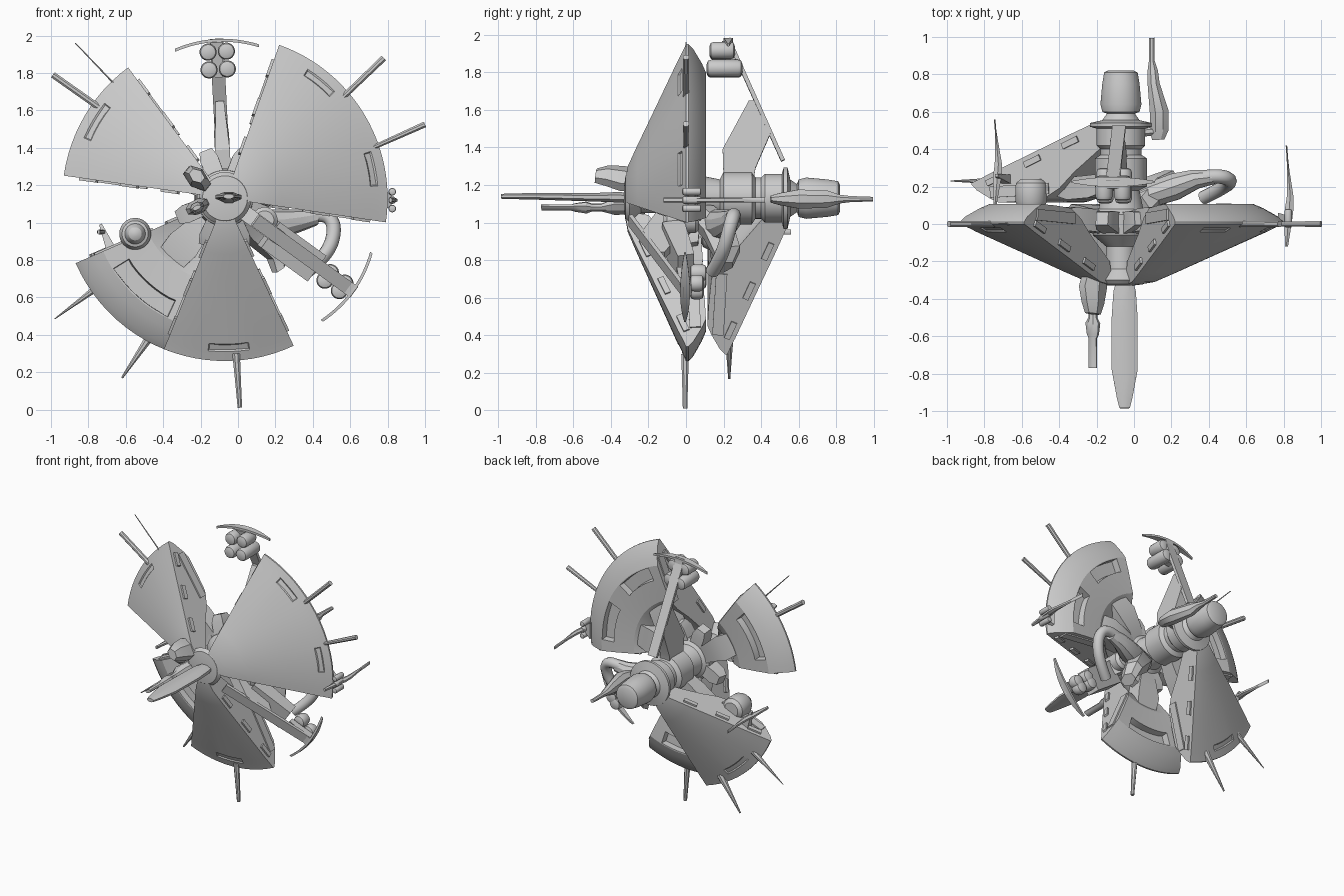
import bpy, bmesh
from math import sin, cos, pi, radians
from mathutils import Vector

if "Cube" in bpy.data.objects:
    bpy.data.objects.remove(bpy.data.objects["Cube"])

CX, CZ = -0.07, 1.13          # hub axis runs along y
MIR = 0.22                    # rear parts mirror the front ones: y -> MIR - y


def P(a, r, y, t=0.0):
    """Point at angle a (deg), radius r, depth y, tangential offset t."""
    a = radians(a)
    return Vector((CX + r*cos(a) - t*sin(a), y, CZ + r*sin(a) + t*cos(a)))


def finish(name, bm, angle=30):
    bmesh.ops.recalc_face_normals(bm, faces=bm.faces)
    me = bpy.data.meshes.new(name)
    bm.to_mesh(me)
    bm.free()
    ob = bpy.data.objects.new(name, me)
    bpy.context.collection.objects.link(ob)
    bpy.ops.object.select_all(action='DESELECT')
    ob.select_set(True)
    bpy.context.view_layer.objects.active = ob
    bpy.ops.object.shade_smooth_by_angle(angle=radians(angle))
    return ob


def loft(name, secs, side, n=4):
    """Skin sections (point, half width along side, half depth)."""
    bm = bmesh.new()
    axis = (Vector(secs[-1][0]) - Vector(secs[0][0])).normalized()
    u = Vector(side)
    u = (u - axis*u.dot(axis)).normalized()
    v = axis.cross(u)
    k = 1/cos(pi/n) if n < 8 else 1
    rings = []
    for p, w, d in secs:
        rings.append([bm.verts.new(Vector(p) + u*w*k*cos(2*pi*(i+.5)/n) + v*d*k*sin(2*pi*(i+.5)/n))
                      for i in range(n)])
    for A, B in zip(rings, rings[1:]):
        for i in range(n):
            bm.faces.new((A[i], A[(i+1) % n], B[(i+1) % n], B[i]))
    bm.faces.new(rings[0])
    bm.faces.new(rings[-1])
    return finish(name, bm)


def lathe(name, x, z, prof, n=32):
    """Revolve (radius, y) about a y axis through x, z."""
    return loft(name, [((x, y, z), r, r) for r, y in prof], (1, 0, 0), n)


def capsule(name, c, r, y0, y1):
    prof = [(r*.5, y0), (r*.87, y0+r*.15), (r, y0+r*.5), (r, y1-r*.5), (r*.87, y1-r*.15), (r*.5, y1)]
    lathe(name, c.x, c.z, prof, 20)


# Central spine
lathe("hub_spine", CX, CZ, [
    (.06, -.33), (.12, -.322), (.14, -.3), (.08, -.24), (.08, -.12), (.15, -.06), (.16, .05),
    (.12, .08), (.10, .18), (.14, .2), (.14, .35), (.11, .37), (.11, .4), (.13, .42), (.13, .51),
    (.165, .52), (.165, .54), (.10, .555), (.075, .59), (.10, .6), (.11, .64), (.10, .75),
    (.09, .81), (.07, .82)], 40)

# Armoured dish petals: radius, y profile, with window bands recessed
SHELL = [(.07, -.328), (.18, -.31), (.3, -.258), (.45, -.19), (.78, -.042), (.82, -.022), (.87, 0),
         (.87, .012), (.84, .04), (.76, .085), (.71, .106), (.6, .1), (.45, .085), (.36, .03),
         (.27, -.06), (.1, -.2)]


def petal(name, a0, a1, windows, rear=False):
    bm = bmesh.new()
    fy = (lambda y: MIR - y) if rear else (lambda y: y)
    n = 12*windows
    m = len(SHELL)
    rows = [[bm.verts.new(P(a0+(a1-a0)*i/n, r, fy(y))) for r, y in SHELL] for i in range(n+1)]
    grid = [[bm.faces.new((rows[i][j], rows[i][(j+1) % m], rows[i+1][(j+1) % m], rows[i+1][j]))
             for j in range(m)] for i in range(n)]
    bm.faces.new(rows[0])
    bm.faces.new(rows[-1])
    bmesh.ops.recalc_face_normals(bm, faces=bm.faces)
    for w in range(windows):
        back = [grid[i][10] for i in range(12*w+2, 12*w+10)]
        front = [grid[i][4] for i in range(12*w+4, 12*w+8)]
        bmesh.ops.inset_region(bm, faces=back, thickness=.008, depth=0)
        bmesh.ops.inset_region(bm, faces=back, thickness=.004, depth=-.05)
        bmesh.ops.inset_region(bm, faces=front, thickness=.008, depth=-.007)
    finish(name, bm, 25)
    # raised clips and rails along both radial edges, and inner machinery blocks
    for a in (a0, a1):
        t = P(a, 0, 0, 1)-P(a, 0, 0)
        for r in (.3, .52, .74):
            yf = -.3 + (r-.2)*.45
            loft(name+"_edge_clip", [(P(a, r-.05, fy(yf+.02)), .013, .016),
                                     (P(a, r+.04, fy(yf+.06)), .013, .016)], t)
        loft(name+"_edge_rail", [(P(a, .42, fy(.03)), .01, .03), (P(a, .76, fy(.05)), .01, .03)], t)
    for w in range(windows):
        a = a0 + (a1-a0)*(w+.5)/windows
        loft(name+"_root_block", [(P(a, .1, fy(.0)), .05, .05), (P(a, .2, fy(.02)), .065, .06),
                                  (P(a, .34, fy(.03)), .09, .06), (P(a, .44, fy(.03)), .08, .04)],
             P(a, 0, 0, 1)-P(a, 0, 0))


petal("right_petal", -8.5, 70.5, 2)
petal("left_petal", 126.5, 172, 1)
petal("bottom_petal", -112, -65, 1)
petal("rear_petal", 203.5, 253, 1, True)


# Mast with strut, fin, tank cluster and curved panel
def mast(name, a, rear, offsets):
    fy = (lambda y: y) if rear else (lambda y: MIR - y)
    t = P(a, 0, 0, 1)-P(a, 0, 0)
    loft(name+"_strut", [(P(a, .2, fy(.516)), .036, .011), (P(a, .85, fy(.225)), .036, .011)], t)
    bm = bmesh.new()
    fin = [(.1, .2), (.26, .195), (.52, .335), (.52, .38), (.345, .45), (.16, .37), (.1, .36)]
    s = [[bm.verts.new(P(a, r, fy(y), k*(.022 if r > .4 else .04))) for r, y in fin] for k in (-1, 1)]
    bm.faces.new(s[0])
    bm.faces.new(s[1])
    for i in range(len(fin)):
        j = (i+1) % len(fin)
        bm.faces.new((s[0][i], s[0][j], s[1][j], s[1][i]))
    finish(name+"_fin", bm)
    for k in offsets:
        for r, y0, y1 in ((.69, .11, .3 if rear else .2), (.785, .125, .26 if rear else .2)):
            capsule(name+"_tank", P(a, r, 0, k), .046, *sorted((fy(y0), fy(y1))))
    loft(name+"_tank_rack", [(P(a, .65, fy(.25)), .02, .02), (P(a, .84, fy(.22)), .035, .03)], t)
    loft(name+"_curved_panel",
         [(P(a, .845 - .8*(x*.225)**2, fy(.225), x*.225), .008, .004+.022*(1-x*x))
          for x in [i/8 for i in range(-8, 9)]], P(a, 1, 0)-P(a, 0, 0))


mast("top_mast", 93, True, (-.049, .049))
a = -36
mast("lower_mast", a, False, (-.04, .01))
tang = P(a, 0, 0, 1)-P(a, 0, 0)
loft("lower_mast_bay", [(P(a, .3, -.07, -.015), .085, .06), (P(a, .61, -.0, -.015), .085, .045)], tang)
joint = P(a, .24, 0, .03)
lathe("lower_mast_joint", joint.x, joint.z, [(.05, -.12), (.07, -.1), (.07, .05), (.05, .07)], 20)

# Radial antennas: x0, z0, x1, z1, y, base radius, tip radius
for x0, z0, x1, z1, y, r0, r1 in (
        (-.72, 1.60, -.99, 1.79, 0, .018, .018), (-.66, 1.74, -.87, 1.96, .0, .005, .003),
        (.54, 1.65, .78, 1.88, 0, .016, .018), (.72, 1.40, 1.0, 1.525, 0, .013, .017),
        (-.01, .30, .01, .01, -.005, .022, .013), (-.73, .67, -.98, .485, .23, .022, .003),
        (-.45, .42, -.62, .17, .23, .028, .006)):
    m = ((x0*.55+x1*.45), y, (z0*.55+z1*.45))
    loft("antenna", [((x0, y, z0), r0, r0), (m, (r0+r1)/2, (r0+r1)/2), ((x1, y, z1), r1, r1)], (0, 1, 0), 8)

# Long forward blade and side pods
loft("forward_blade", [((-.05, -.28, 1.13), .04, .03), ((-.05, -.36, 1.135), .065, .03),
                       ((-.05, -.5, 1.135), .075, .024), ((-.05, -.78, 1.14), .075, .02),
                       ((-.05, -.93, 1.14), .045, .016), ((-.05, -.985, 1.14), .03, .014)], (1, 0, 0), 8)
loft("upper_pod", [((-.2, -.22, 1.22), .06, .04), ((-.22, -.34, 1.235), .075, .045),
                   ((-.22, -.42, 1.25), .06, .04), ((-.22, -.48, 1.25), .04, .03)], (1, 0, -.8), 6)
loft("lower_pod", [((-.2, -.22, 1.09), .06, .04), ((-.22, -.38, 1.085), .065, .04),
                   ((-.22, -.45, 1.08), .025, .02), ((-.22, -.5, 1.08), .025, .02),
                   ((-.22, -.53, 1.08), .042, .03), ((-.22, -.59, 1.08), .035, .02),
                   ((-.22, -.61, 1.08), .025, .015), ((-.22, -.77, 1.08), .025, .013)], (1, 0, .5), 8)

# Docked craft at the rear
loft("docked_craft", [((.13, .45, 1.125), .035, .02), ((.135, .5, 1.125), .055, .035),
                      ((.135, .6, 1.125), .055, .055), ((.105, .75, 1.125), .035, .05),
                      ((.10, .82, 1.125), .03, .025), ((.095, .87, 1.125), .017, .018),
                      ((.095, .995, 1.125), .016, .013)], (1, 0, 0), 8)
loft("docking_link", [((CX, .48, CZ), .03, .03), ((.13, .5, 1.125), .025, .025)], (0, 0, 1), 8)

# Long thin side sails with small tanks on the right one
for nm, x, z, y0, y1, k in (("right_sail", .825, 1.12, -.12, .42, .35), ("left_sail", -.735, .95, .08, .56, .4)):
    loft(nm, [((x + .02*(1-abs(2*f-1)) - .01, y0+(y1-y0)*f, z), .004+.02*max(0, 1-abs(f-k)*2.2), .012)
              for f in [i/8 for i in range(9)]], (1, 0, 0), 6)
for dz in (-.045, 0, .045):
    capsule("right_sail_tank", Vector((.825, 0, 1.12+dz)), .02, -.02, .08)
loft("right_sail_mount", [((.77, .03, 1.12), .03, .06), ((.82, .03, 1.12), .015, .03)], (0, 1, 0))
loft("left_sail_mount", [((-.735, .26, .99), .008, .008), ((-.68, .24, .86), .025, .025)], (0, 1, 0))

# Observation drum on the rear petal's edge
lathe("drum", -.55, .94, [(.055, .24), (.08, .22), (.085, .2), (.085, .12), (.07, .09), (.055, .085),
                          (.05, .07), (.035, .045), (.015, .035)], 28)

# Crane arm behind the lower mast: heavy shoulder and a tapering curved boom
loft("crane_shoulder", [((.0, .12, 1.0), .06, .07), ((.1, .16, .99), .07, .08), ((.22, .2, .99), .075, .08),
                        ((.33, .24, 1.01), .055, .06), ((.42, .25, 1.03), .04, .045)], (0, 1, 0), 10)
cu = bpy.data.curves.new("crane_boom", 'CURVE')
cu.dimensions = '3D'
cu.bevel_depth = .038
cu.bevel_resolution = 3
cu.use_fill_caps = True
sp = cu.splines.new('NURBS')
pts = [(.3, .24, 1.01), (.42, .26, 1.05), (.51, .25, 1.04), (.52, .22, .92), (.47, .19, .82), (.37, .14, .74)]
sp.points.add(len(pts)-1)
for p, c in zip(sp.points, pts):
    p.co = (*c, 1)
sp.use_endpoint_u = True
bpy.context.collection.objects.link(bpy.data.objects.new("crane_boom", cu))
loft("crane_base", [((.02, .08, 1.05), .07, .07), ((.1, .17, .96), .08, .08), ((.2, .22, .84), .07, .05),
                    ((.22, .2, .76), .05, .04)], (0, 1, 0), 6)

# Ring of collar blocks around the hub
for i in range(8):
    a = 22 + i*45
    t = P(a, 0, 0, 1)-P(a, 0, 0)
    loft("collar_block", [(P(a, .1, .0), .045, .06), (P(a, .22, .02), .05, .05), (P(a, .27, .03), .035, .035)], t)
